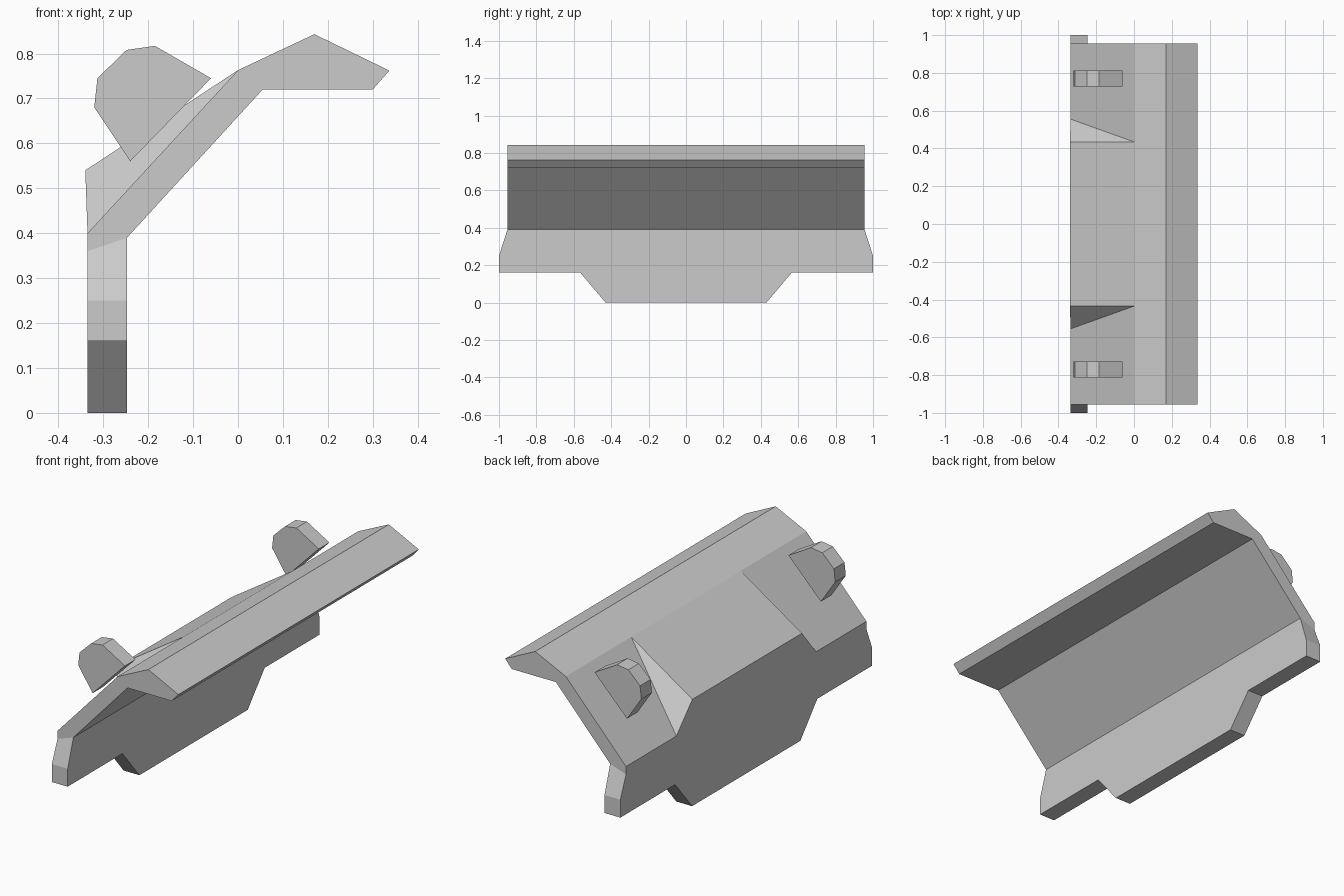
import bpy
import bmesh

cube = bpy.data.objects.get("Cube")
if cube:
    bpy.data.objects.remove(cube, do_unlink=True)

grey = bpy.data.materials.new("light grey")
grey.use_nodes = True
colour = (0.6, 0.6, 0.6, 1)
grey.diffuse_color = colour
grey.node_tree.nodes["Principled BSDF"].inputs["Base Color"].default_value = colour


def loft(name, start, end):
    """Solid between two matching outlines of 3D points."""
    bm = bmesh.new()
    a = [bm.verts.new(p) for p in start]
    b = [bm.verts.new(p) for p in end]
    bm.faces.new(a)
    bm.faces.new(b[::-1])
    n = len(a)
    for i in range(n):
        j = (i + 1) % n
        bm.faces.new((a[j], a[i], b[i], b[j]))
    bmesh.ops.remove_doubles(bm, verts=bm.verts[:], dist=0.0005)
    bmesh.ops.recalc_face_normals(bm, faces=bm.faces[:])
    mesh = bpy.data.meshes.new(name)
    bm.to_mesh(mesh)
    bm.free()
    mesh.materials.append(grey)
    obj = bpy.data.objects.new(name, mesh)
    bpy.context.collection.objects.link(obj)
    return obj


def extrude_y(name, profile, y0, y1):
    return loft(name, [(x, y0, z) for x, z in profile],
                [(x, y1, z) for x, z in profile])


OUT, INN, END = -0.335, -0.247, 0.955

# Sloping panel with the pointed top rim
panel = [(OUT, 0.36), (OUT, 0.40), (0, 0.763), (0.17, 0.843), (0.337, 0.762),
         (0.30, 0.72), (0.055, 0.72), (INN, 0.39)]
extrude_y("sloping_panel", panel, -END, END)

# Upright skirt with flared ends and a lower tab
half = [(1, 0.25), (1, 0.16), (0.565, 0.16), (0.43, 0)]


def skirt_outline(x, top):
    side = [(END, top)] + half
    return [(x, y, z) for y, z in side] + [(x, -y, z) for y, z in side[::-1]]


loft("skirt", skirt_outline(OUT, 0.36), skirt_outline(INN, 0.39))


# Raised middle wedge, tapering to the ridge
def wedge_end(s):
    return [(OUT, 0.555 * s, 0.40), (-0.34, 0.435 * s, 0.54), (0, 0.435 * s, 0.763)]


loft("raised_wedge", wedge_end(-1), wedge_end(1))

# Pair of faceted lugs standing just off the slope
lug = [(-0.24, 0.56), (-0.06, 0.745), (-0.185, 0.817), (-0.248, 0.808),
       (-0.313, 0.745), (-0.32, 0.68)]
for side, y in (("right", -0.77), ("left", 0.77)):
    extrude_y(side + "_lug", lug, y - 0.042, y + 0.042)
